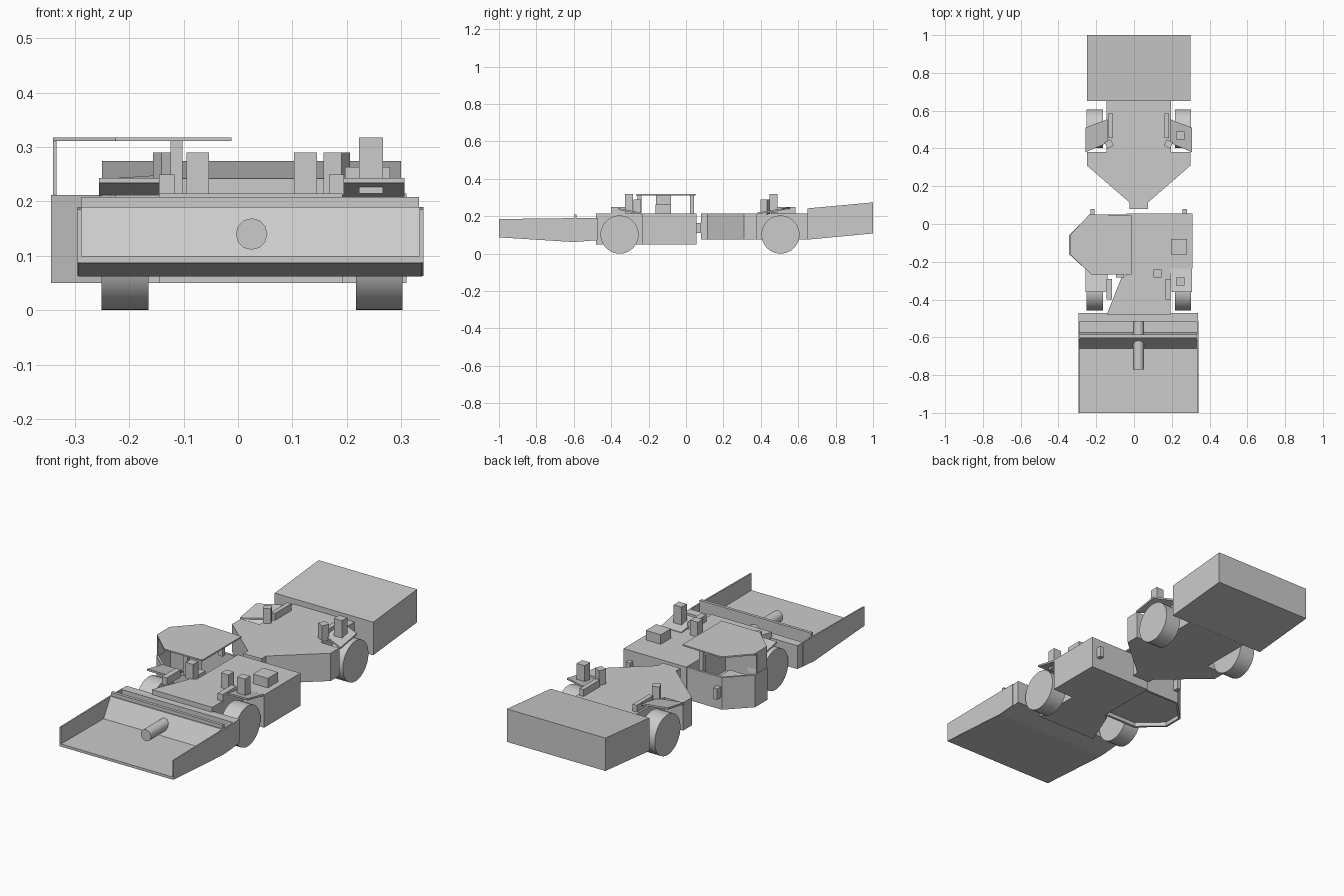
import bpy, bmesh, math
from mathutils import Matrix, Vector

if "Cube" in bpy.data.objects:
    bpy.data.objects.remove(bpy.data.objects["Cube"])

CX = 0.025  # machine centreline


def finish(name, bm):
    bmesh.ops.recalc_face_normals(bm, faces=bm.faces)
    mesh = bpy.data.meshes.new(name)
    bm.to_mesh(mesh)
    bm.free()
    ob = bpy.data.objects.new(name, mesh)
    bpy.context.collection.objects.link(ob)
    return ob


def box(name, x, y, z, turn=0):
    """Box from (min, max) ranges, optionally turned about its own vertical."""
    bm = bmesh.new()
    c = Vector([(r[0] + r[1]) / 2 for r in (x, y, z)])
    s = [r[1] - r[0] for r in (x, y, z)]
    bmesh.ops.create_cube(bm, size=1, matrix=Matrix.Translation(c)
                          @ Matrix.Rotation(math.radians(turn), 4, 'Z') @ Matrix.Diagonal((*s, 1)))
    return finish(name, bm)


def prism(name, pts, lo, hi, axis='Z', slope=0, y0=0):
    """Extrude a profile: (x, y) along Z or (y, z) along X; slope tilts it along y."""
    bm = bmesh.new()
    vs = [bm.verts.new((p[0], p[1], lo) if axis == 'Z' else (lo, *p)) for p in pts]
    f = bm.faces.new(vs)
    d = (0, 0, hi - lo) if axis == 'Z' else (hi - lo, 0, 0)
    new = bmesh.ops.extrude_face_region(bm, geom=[f])['geom']
    bmesh.ops.translate(bm, vec=d, verts=[v for v in new if isinstance(v, bmesh.types.BMVert)])
    for v in bm.verts:
        v.co.z += slope * (v.co.y - y0)
    return finish(name, bm)


def cylinder(name, c, r, length, axis, segs):
    bm = bmesh.new()
    bmesh.ops.create_cone(bm, cap_ends=True, segments=segs, radius1=r, radius2=r, depth=length,
                          matrix=Matrix.Translation(c) @ Matrix.Rotation(math.radians(90), 4, axis))
    ob = finish(name, bm)
    for p in ob.data.polygons:
        p.use_smooth = len(p.vertices) == 4
    for e in ob.data.edges:
        caps = [p for p in ob.data.polygons if len(p.vertices) > 4
                and set(e.vertices) <= set(p.vertices)]
        e.use_edge_sharp = bool(caps)
    return ob


def mx(x):
    return 2 * CX - x


def span(a, b, side):
    """x range given for the left side, mirrored about the centreline for the right."""
    return (a, b) if side < 0 else (mx(b), mx(a))


# Rear engine box
prism("rear_engine_box", [(0.65, 0.075), (1.0, 0.108), (1.0, 0.274), (0.65, 0.242)],
      -0.25, 0.30, 'X')

# Rear frame, tapering to the articulation point
half = [(-0.145, 0.655), (-0.145, 0.38), (-0.25, 0.38), (-0.25, 0.31), (-0.025, 0.115), (-0.025, 0.08)]
prism("rear_frame", half + [(mx(x), y) for x, y in reversed(half)], 0.075, 0.215)

# Front frame
prism("front_frame", [(-0.04, 0.055), (0.31, 0.055), (0.31, -0.235), (0.192, -0.235),
                      (0.192, -0.48), (-0.145, -0.48), (-0.065, -0.28), (-0.04, -0.27)], 0.05, 0.215)

# Paired parts: wheels, fenders, bars, lamps
for side, tag in ((-1, "left"), (1, "right")):
    wx = -0.208 if side < 0 else 0.26
    for y, end in ((-0.355, "front"), (0.505, "rear")):
        cylinder(f"{end}_{tag}_wheel", (wx, y, 0.102), 0.102, 0.086, 'Y', 40)

    m = (lambda x: x) if side < 0 else mx
    rear = [(-0.14, 0.555), (-0.256, 0.51), (-0.256, 0.38), (-0.14, 0.43)]
    prism(f"rear_{tag}_fender", [(m(x), y) for x, y in rear], 0.21, 0.219, slope=0.17, y0=0.38)
    front = [(-0.14, -0.36), (-0.256, -0.36), (-0.256, -0.235), (-0.14, -0.235)]
    prism(f"front_{tag}_fender", [(m(x), y) for x, y in front], 0.209, 0.218, slope=-0.2, y0=-0.235)

    box(f"rear_{tag}_bar", span(-0.135, -0.112, side), (0.455, 0.585), (0.21, 0.25))
    box(f"front_{tag}_bar", span(-0.145, -0.117, side), (-0.40, -0.29), (0.212, 0.25))
    box(f"rear_{tag}_lamp", span(-0.15, -0.113, side), (0.405, 0.442), (0.21, 0.29), 25 * -side)
    box(f"front_{tag}_lamp", span(-0.095, -0.053, side), (-0.282, -0.24), (0.21, 0.29))
    box(f"tail_{tag}_lamp", span(-0.23, -0.208, side), (0.04, 0.08), (0.11, 0.165))

# Right side posts and equipment box
box("front_mast", (0.223, 0.267), (-0.325, -0.283), (0.215, 0.318))
box("rear_mast", (0.223, 0.267), (0.447, 0.49), (0.22, 0.318))
box("equipment_box", (0.197, 0.28), (-0.162, -0.08), (0.21, 0.263))

# Operator cab: open walls, floor, posts and roof
outline = [(-0.04, 0.05), (-0.235, 0.05), (-0.344, -0.06), (-0.344, -0.16), (-0.225, -0.268), (-0.04, -0.268)]
bm = bmesh.new()
low = [bm.verts.new((*p, 0.05)) for p in outline]
high = [bm.verts.new((*p, 0.212)) for p in outline]
for i in range(len(outline) - 1):
    bm.faces.new((low[i], low[i + 1], high[i + 1], high[i]))
walls = finish("cab_walls", bm)
mod = walls.modifiers.new("thickness", 'SOLIDIFY')
mod.thickness = 0.012
mod.offset = -1 if walls.data.polygons[2].normal.x < 0 else 1
prism("cab_floor", [(x * 0.97 - 0.004, y * 0.97) for x, y in outline], 0.07, 0.08)
prism("cab_roof", [(-0.012, 0.045), (-0.235, 0.052), (-0.34, -0.06), (-0.34, -0.16),
                   (-0.225, -0.268), (-0.012, -0.268)], 0.311, 0.318)
box("cab_outer_post", (-0.34, -0.334), (-0.16, -0.08), (0.2, 0.312))
for y in (-0.248, 0.032):
    box("cab_post", (-0.124, -0.102), (y - 0.01, y + 0.01), (0.2, 0.312))
box("seat_base", (-0.24, -0.14), (-0.15, -0.06), (0.08, 0.15))

# Bucket: floor and back wall shell, side plates, crossbar, mounting block
prism("bucket_shell", [(-1.0, 0.087), (-0.6, 0.062), (-0.47, 0.072), (-0.47, 0.19), (-0.515, 0.19),
                       (-0.515, 0.10), (-0.575, 0.10), (-0.595, 0.19), (-0.605, 0.19),
                       (-0.66, 0.098), (-1.0, 0.10)], -0.293, 0.338, 'X')
for x, tag in ((-0.295, "left"), (0.334, "right")):
    prism(f"bucket_{tag}_side", [(-1.0, 0.088), (-0.6, 0.063), (-0.51, 0.07),
                                 (-0.51, 0.19), (-0.6, 0.19), (-1.0, 0.185)], x, x + 0.007, 'X')
box("bucket_crossbar", (-0.288, 0.333), (-0.6, -0.585), (0.10, 0.208))
cylinder("bucket_ram", (CX, -0.625, 0.14), 0.029, 0.29, 'X', 12)
